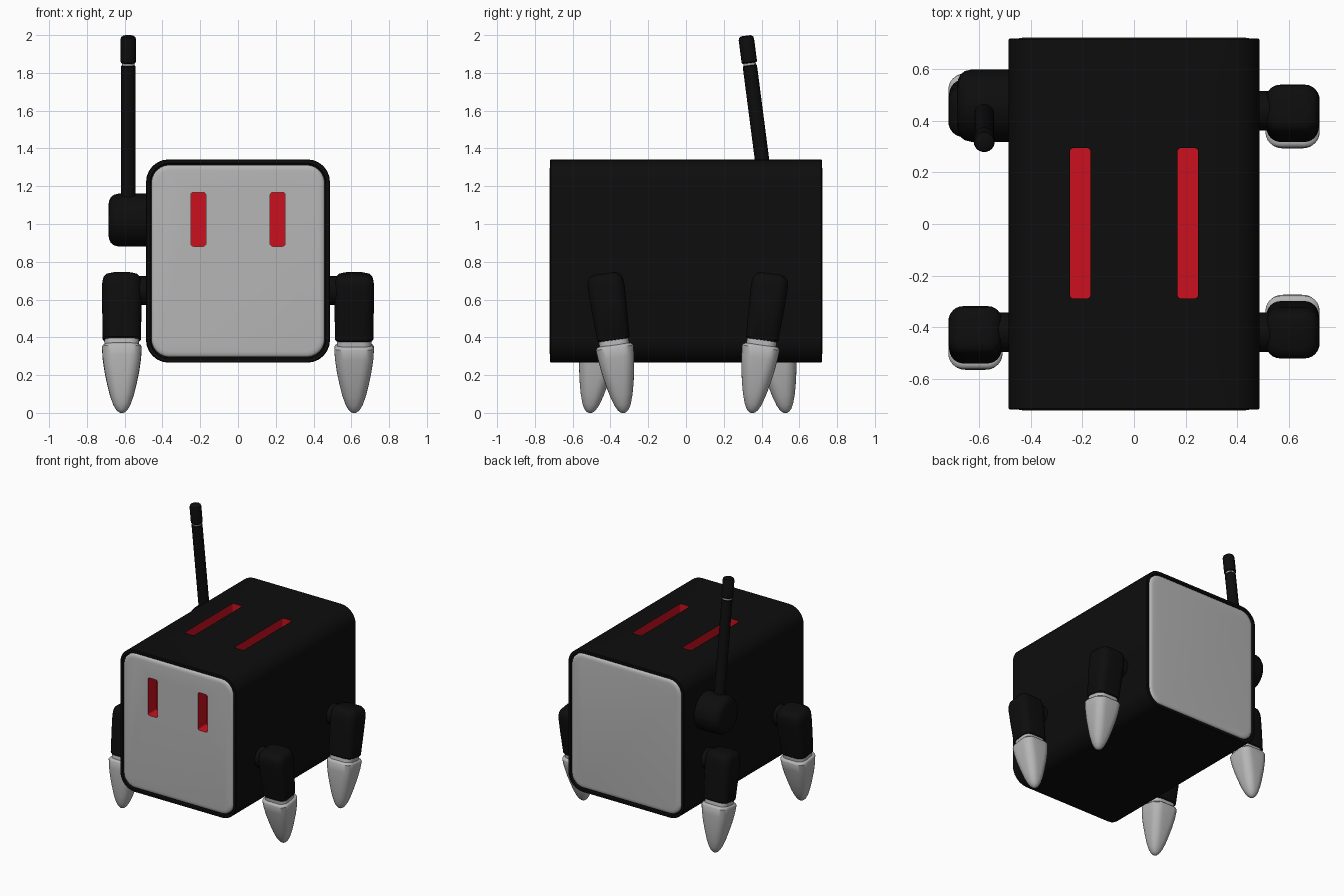
import bpy, bmesh, math
from mathutils import Matrix

if "Cube" in bpy.data.objects:
    bpy.data.objects.remove(bpy.data.objects["Cube"])


def material(name, rgb):
    m = bpy.data.materials.new(name)
    m.diffuse_color = (*rgb, 1)
    m.use_nodes = True
    m.node_tree.nodes["Principled BSDF"].inputs["Base Color"].default_value = m.diffuse_color
    return m


BLACK = material("black", (0.004, 0.004, 0.004))
RED = material("red", (0.6, 0.005, 0.013))
GREY = material("grey", (0.47, 0.47, 0.47))


def smooth(ob, angle=35):
    bpy.ops.object.select_all(action='DESELECT')
    ob.select_set(True)
    bpy.context.view_layer.objects.active = ob
    bpy.ops.object.shade_smooth_by_angle(angle=math.radians(angle))


def outline(hx, hy, r, n=7):
    """Rounded rectangle, anticlockwise."""
    r = min(r, hx * 0.999, hy * 0.999)
    pts = []
    for k, (sx, sy) in enumerate(((1, 1), (-1, 1), (-1, -1), (1, -1))):
        for i in range(n):
            a = math.pi / 2 * (k + i / (n - 1))
            pts.append((sx * (hx - r) + r * math.cos(a), sy * (hy - r) + r * math.sin(a)))
    return pts


def loft(name, rings, matrix, mat):
    """Skin through rounded rectangles (z, half x, half y, radius)."""
    bm = bmesh.new()
    loops = [[bm.verts.new((x, y, z)) for x, y in outline(hx, hy, r)] for z, hx, hy, r in rings]
    for a, b in zip(loops, loops[1:]):
        for i in range(len(a)):
            j = (i + 1) % len(a)
            bm.faces.new((a[i], a[j], b[j], b[i]))
    bm.faces.new(loops[0][::-1])
    bm.faces.new(loops[-1])
    bmesh.ops.transform(bm, matrix=matrix, verts=bm.verts)
    bmesh.ops.recalc_face_normals(bm, faces=bm.faces)
    me = bpy.data.meshes.new(name)
    bm.to_mesh(me)
    bm.free()
    ob = bpy.data.objects.new(name, me)
    bpy.context.collection.objects.link(ob)
    me.materials.append(mat)
    smooth(ob)
    return ob


def rod(name, rings, matrix, mat):
    """Round part from (z, radius) pairs."""
    return loft(name, [(z, r, r, r) for z, r in rings], matrix, mat)


def carve(ob, cutter):
    """Cut a slot whose inside takes the cutter's colour."""
    mod = ob.modifiers.new("slot", 'BOOLEAN')
    mod.operation = 'DIFFERENCE'
    mod.solver = 'EXACT'
    mod.material_mode = 'TRANSFER'
    mod.object = cutter
    smooth(ob)
    bpy.ops.object.modifier_apply(modifier=mod.name)
    bpy.data.objects.remove(cutter)
    smooth(ob)


ALONG_Y = Matrix.Rotation(math.pi / 2, 4, 'X')
MID = Matrix.Translation((0, 0, 0.804)) @ ALONG_Y

# Body shell: rounded box with a recess at each end
half = [(0.59, 0.462, 0.512, 0.10), (0.711, 0.462, 0.512, 0.10), (0.719, 0.467, 0.519, 0.105),
        (0.719, 0.483, 0.534, 0.118), (0.715, 0.487, 0.538, 0.12)]
body = loft("body_shell", [(-z, *s) for z, *s in half] + half[::-1], MID, BLACK)

# Top slots
for s in (-1, 1):
    carve(body, loft("top_slot_cutter", [(1.24, 0.04, 0.292, 0.015), (1.5, 0.04, 0.292, 0.015)],
                     Matrix.Translation((s * 0.209, 0.003, 0)), RED))

# End panels, slightly proud of the rim
panel = [(0.585, 0.459, 0.509, 0.097), (0.709, 0.459, 0.509, 0.097), (0.716, 0.455, 0.505, 0.093),
         (0.721, 0.446, 0.496, 0.085), (0.723, 0.43, 0.48, 0.075)]
front = loft("front_panel", panel, MID, GREY)
loft("back_panel", [(-z, *s) for z, *s in panel], MID, GREY)

# Eye slots
for s in (-1, 1):
    carve(front, loft("eye_cutter", [(0.62, 0.04, 0.143, 0.015), (0.9, 0.04, 0.143, 0.015)],
                      Matrix.Translation((s * 0.21, 0, 1.025)) @ ALONG_Y, RED))

# Legs: upper leg, neck, tapered foot and hip pin; left and right lean opposite ways
upper = [(-0.265, 0.096, 0.08, 0.05), (-0.258, 0.101, 0.086, 0.055), (-0.1, 0.104, 0.094, 0.055),
         (0.01, 0.105, 0.098, 0.055), (0.045, 0.103, 0.096, 0.055), (0.068, 0.096, 0.089, 0.05),
         (0.083, 0.083, 0.076, 0.045), (0.091, 0.06, 0.054, 0.04)]
foot = [(-0.291, 0.09, 0.085, 0.05), (-0.297, 0.1, 0.095, 0.055), (-0.306, 0.105, 0.1, 0.058),
        (-0.36, 0.102, 0.096, 0.06), (-0.43, 0.092, 0.087, 0.06), (-0.5, 0.078, 0.074, 0.058),
        (-0.56, 0.063, 0.06, 0.05), (-0.61, 0.046, 0.044, 0.04), (-0.637, 0.031, 0.03, 0.03),
        (-0.65, 0.017, 0.017, 0.017), (-0.655, 0.005, 0.005, 0.005)]
for side, sx in (("left", -1), ("right", 1)):
    for end, y in (("front", -0.42), ("back", 0.439)):
        name = f"{end}_{side}"
        turn = math.radians(8) * (sx if y < 0 else -sx)
        hip = Matrix.Translation((sx * 0.615, y, 0.648))
        lean = hip @ Matrix.Rotation(turn, 4, 'X')
        loft(name + "_upper_leg", upper, lean, BLACK)
        loft(name + "_neck", [(-0.25, 0.09, 0.078, 0.05), (-0.305, 0.092, 0.08, 0.05)], lean, GREY)
        loft(name + "_foot", foot, lean, GREY)
        rod(name + "_hip_pin", [(0, 0.076), (0.16, 0.076)],
            hip @ Matrix.Rotation(-sx * math.pi / 2, 4, 'Y'), BLACK)

# Antenna hub on the left side
rod("antenna_hub", [(-0.03, 0.14), (0.15, 0.14), (0.175, 0.134), (0.192, 0.12), (0.201, 0.1),
                    (0.204, 0.075)],
    Matrix.Translation((-0.482, 0.459, 1.021)) @ Matrix.Rotation(-math.pi / 2, 4, 'Y'), BLACK)

# Antenna leaning forward, with a pale ring and a thicker tip
mast = Matrix.Translation((-0.581, 0.444, 1.02)) @ Matrix.Rotation(math.radians(7.4), 4, 'X')
rod("antenna_mast", [(0, 0.038), (0.822, 0.038), (0.827, 0.034)], mast, BLACK)
rod("antenna_ring", [(0.81, 0.033), (0.85, 0.033)], mast, GREY)
rod("antenna_tip", [(0.839, 0.036), (0.845, 0.041), (0.965, 0.041), (0.978, 0.037), (0.985, 0.026)],
    mast, BLACK)
